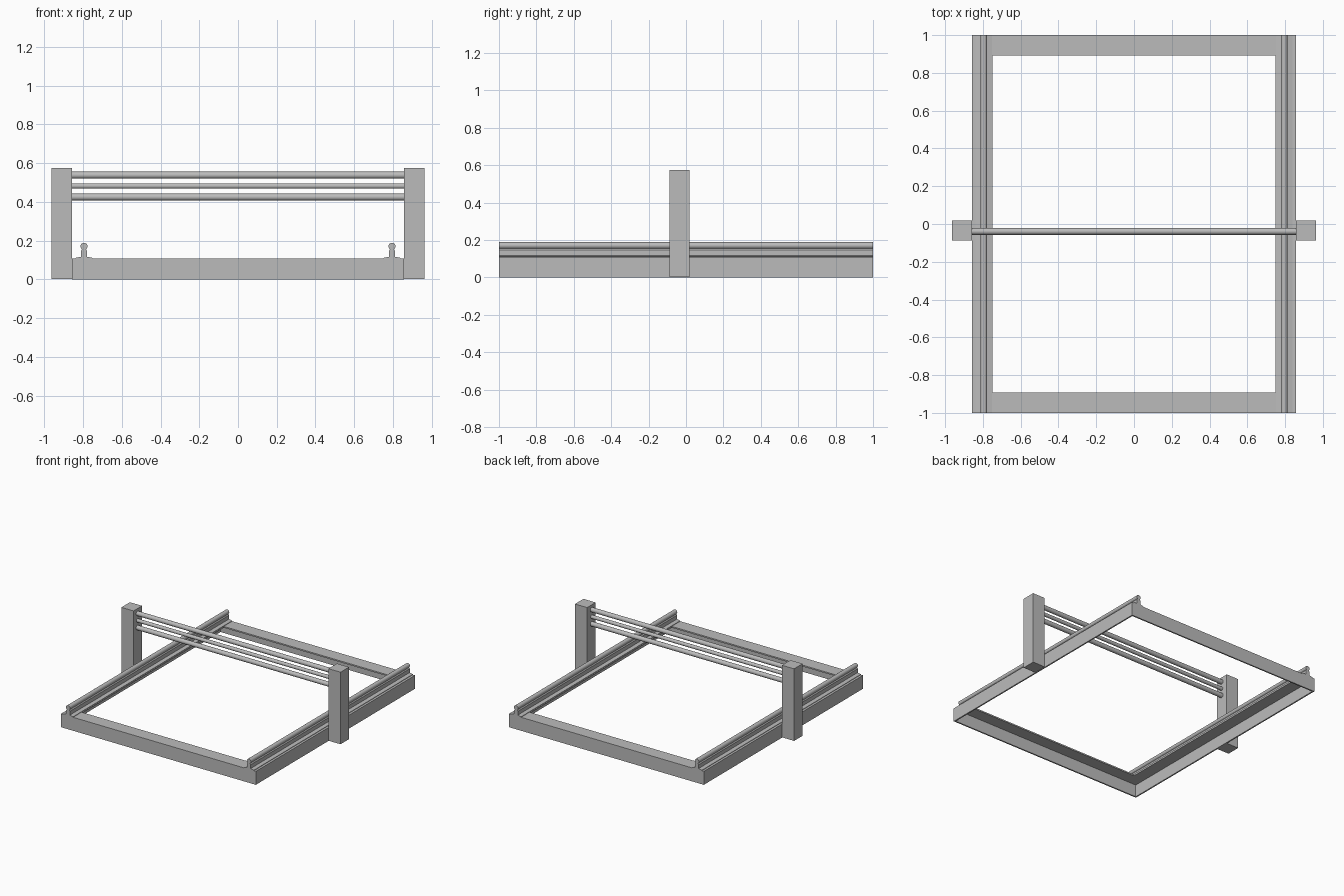
import bpy
import bmesh
import math

cube = bpy.data.objects.get("Cube")
if cube:
    bpy.data.objects.remove(cube, do_unlink=True)

steel = bpy.data.materials.new("grey steel")
steel.use_nodes = True
GREY = (0.5, 0.5, 0.5, 1)
steel.diffuse_color = GREY
steel.node_tree.nodes["Principled BSDF"].inputs["Base Color"].default_value = GREY

HALF_X, HALF_Y = 0.857, 1.0   # outer frame
BEAM = 0.107                  # beam and post width
WALL = 0.011                  # sheet thickness
POST_Y = -0.035


def finish(name, bm, smooth=False):
    bmesh.ops.recalc_face_normals(bm, faces=bm.faces[:])
    mesh = bpy.data.meshes.new(name)
    bm.to_mesh(mesh)
    bm.free()
    mesh.materials.append(steel)
    obj = bpy.data.objects.new(name, mesh)
    bpy.context.collection.objects.link(obj)
    if smooth:
        bpy.ops.object.select_all(action="DESELECT")
        obj.select_set(True)
        bpy.context.view_layer.objects.active = obj
        bpy.ops.object.shade_smooth_by_angle(angle=math.radians(35))
    return obj


def prism(name, start, end, smooth=False):
    """Close a solid between two matching outlines."""
    bm = bmesh.new()
    a = [bm.verts.new(p) for p in start]
    b = [bm.verts.new(p) for p in end]
    bm.faces.new(a)
    bm.faces.new(b)
    for i in range(len(a)):
        j = (i + 1) % len(a)
        bm.faces.new((a[i], a[j], b[j], b[i]))
    return finish(name, bm, smooth)


def circle(radius, count=24):
    return [(radius * math.cos(math.tau * i / count),
             radius * math.sin(math.tau * i / count)) for i in range(count)]


# Angle-section base frame, mitred at its corners: (inset, height) profile
section = [(0, 0), (0, BEAM), (BEAM, BEAM), (BEAM, BEAM - WALL),
           (WALL, BEAM - WALL), (WALL, 0)]
bm = bmesh.new()
rings = [[bm.verts.new((sx * (HALF_X - d), sy * (HALF_Y - d), z))
          for sx, sy in ((-1, -1), (1, -1), (1, 1), (-1, 1))] for d, z in section]
for i, ring in enumerate(rings):
    other = rings[(i + 1) % len(rings)]
    for c in range(4):
        n = (c + 1) % 4
        bm.faces.new((ring[c], ring[n], other[n], other[c]))
finish("base_frame", bm)

# Rail support: wide foot, upright web and chamfered head
half = [(0.044, BEAM), (0.044, 0.111), (0.016, 0.117), (0.016, 0.147), (0.009, 0.157)]
support = half + [(-x, z) for x, z in reversed(half)]

for side, label in ((1, "left"), (-1, "right")):
    rail_x = side * 0.795
    prism(label + "_rail_support",
          [(rail_x + x, -HALF_Y, z) for x, z in support],
          [(rail_x + x, HALF_Y, z) for x, z in support])

    # Round guide rail
    ring = circle(0.018)
    prism(label + "_guide_rail",
          [(rail_x + x, -HALF_Y, 0.171 + z) for x, z in ring],
          [(rail_x + x, HALF_Y, 0.171 + z) for x, z in ring], True)

    # Gantry post
    corners = [(side * (HALF_X + dx), POST_Y + dy)
               for dx, dy in ((0, -BEAM / 2), (BEAM, -BEAM / 2),
                              (BEAM, BEAM / 2), (0, BEAM / 2))]
    prism(label + "_gantry_post", [(x, y, 0.003) for x, y in corners],
          [(x, y, 0.576) for x, y in corners])

# Cross rods between the posts
for label, z, radius in (("upper", 0.538, 0.018), ("middle", 0.482, 0.014),
                         ("lower", 0.425, 0.018)):
    ring = circle(radius)
    prism(label + "_cross_rod",
          [(-HALF_X, POST_Y - 0.004 + y, z + h) for y, h in ring],
          [(HALF_X, POST_Y - 0.004 + y, z + h) for y, h in ring], True)
